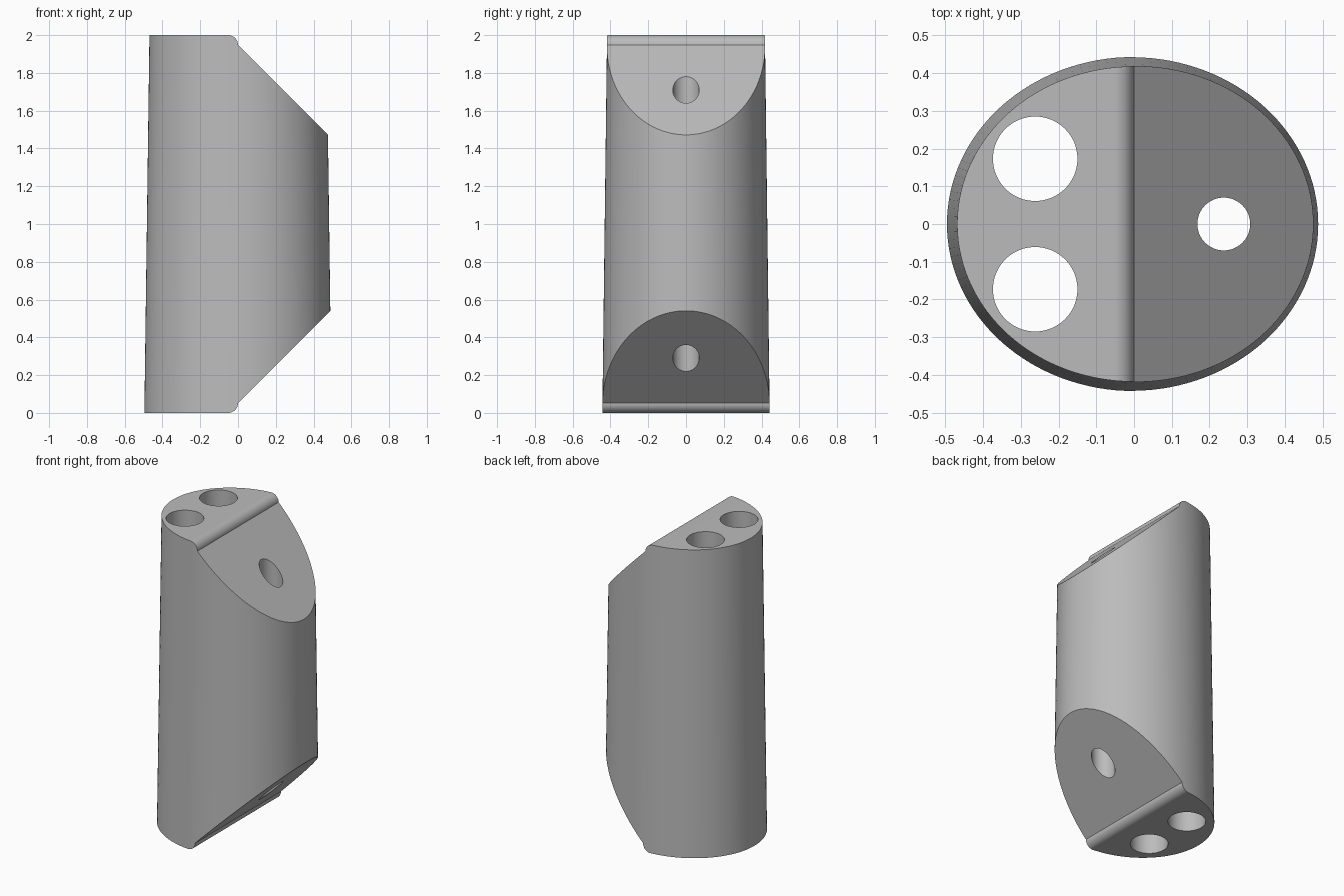
import bpy, bmesh, math

if "Cube" in bpy.data.objects:
    bpy.data.objects.remove(bpy.data.objects["Cube"])

grey = bpy.data.materials.new("plain grey")
grey.diffuse_color = (0.5, 0.5, 0.5, 1)
grey.use_nodes = True
grey.node_tree.nodes["Principled BSDF"].inputs["Base Color"].default_value = grey.diffuse_color


def new_object(name, bm):
    bmesh.ops.recalc_face_normals(bm, faces=bm.faces)
    mesh = bpy.data.meshes.new(name)
    bm.to_mesh(mesh)
    bm.free()
    mesh.materials.append(grey)
    ob = bpy.data.objects.new(name, mesh)
    bpy.context.collection.objects.link(ob)
    return ob


def prism(name, outline, offset):
    """Extrude a closed outline of 3D points along offset."""
    bm = bmesh.new()
    face = bm.faces.new([bm.verts.new(p) for p in outline])
    ext = bmesh.ops.extrude_face_region(bm, geom=[face])
    verts = [g for g in ext["geom"] if isinstance(g, bmesh.types.BMVert)]
    bmesh.ops.translate(bm, verts=verts, vec=offset)
    return new_object(name, bm)


def ellipse(rx, ry, z, cx=0, cy=0, n=128):
    return [(cx + rx * math.cos(2 * math.pi * i / n),
             cy + ry * math.sin(2 * math.pi * i / n), z) for i in range(n)]


# Tapered elliptical body, overlong at both ends before trimming
def radii(z):
    return 0.496 - 0.0135 * z, 0.443 - 0.0125 * z


bm = bmesh.new()
low, high = [[bm.verts.new(p) for p in ellipse(*radii(z), z)] for z in (-0.1, 2.1)]
for i in range(128):
    j = (i + 1) % 128
    bm.faces.new((low[i], low[j], high[j], high[i]))
bm.faces.new(low)
bm.faces.new(high)
body = new_object("tapered_body", bm)

# Side profile: flat ends, rounded shoulders, 45 degree chamfers
R = 0.052
steps = [math.radians(90 * i / 10) for i in range(11)]
upper = [(-R + R * math.sin(a), 2 - R + R * math.cos(a)) for a in steps]
upper = [(-0.7, 2)] + upper + [(0.7, 2 - R - 0.7)]
profile = upper + [(x, 2 - z) for x, z in reversed(upper)]
trim = prism("profile_trim", [(x, -0.7, z) for x, z in profile], (0, 1.4, 0))

# Vertical through holes: a wide pair on the left, a narrow one on the right
holes = [prism("hole_cutter", ellipse(r, r, -0.3, x, y, 64), (0, 0, 2.6))
         for x, y, r in ((-0.262, 0.173, 0.112), (-0.262, -0.173, 0.112), (0.238, 0, 0.07))]

for cutter, op in [(trim, "INTERSECT")] + [(h, "DIFFERENCE") for h in holes]:
    mod = body.modifiers.new(op.lower(), "BOOLEAN")
    mod.operation, mod.object, mod.solver = op, cutter, "EXACT"

# Apply the cuts, then remove the cutters
bpy.context.view_layer.objects.active = body
body.select_set(True)
for mod in list(body.modifiers):
    bpy.ops.object.modifier_apply(modifier=mod.name)
for cutter in [trim] + holes:
    bpy.data.objects.remove(cutter)
bpy.ops.object.shade_smooth_by_angle(angle=math.radians(30))
